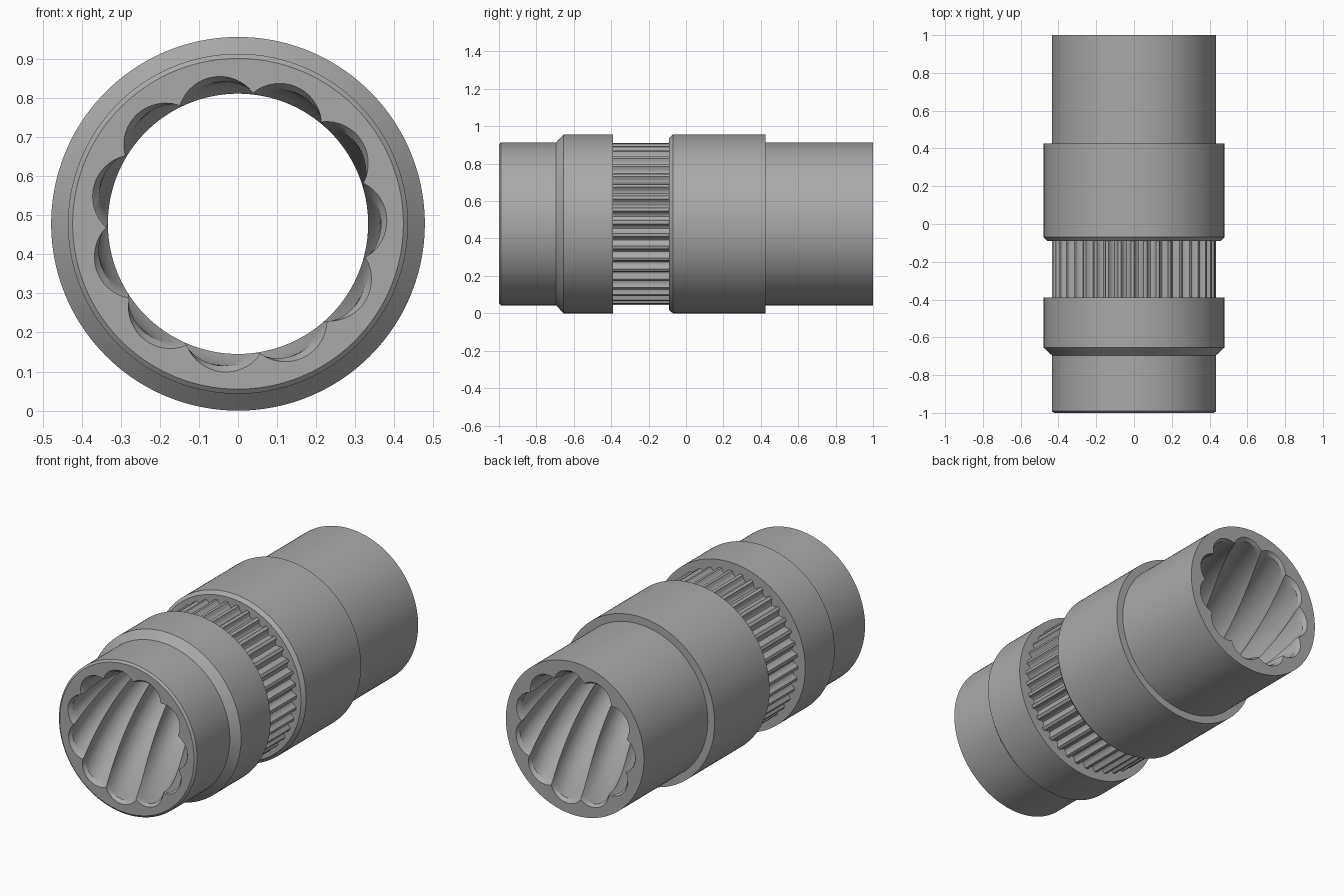
import bpy, bmesh
from math import sin, cos, pi, radians, sqrt

if "Cube" in bpy.data.objects:
    bpy.data.objects.remove(bpy.data.objects["Cube"])

AXIS_Z = 0.478
LOBES = 11
TEETH = 40
SEGMENTS = LOBES * 16
PHASE = radians(18)

steel = bpy.data.materials.new("grey steel")
steel.use_nodes = True
steel.diffuse_color = (0.4, 0.4, 0.4, 1)
steel.node_tree.nodes["Principled BSDF"].inputs["Base Color"].default_value = (0.4, 0.4, 0.4, 1)


def loft(name, rings, count):
    """Skin rings given as (y, radius function of vertex index, twist)."""
    bm = bmesh.new()
    loops = []
    for y, radius, twist in rings:
        loop = []
        for i in range(count):
            a = PHASE + twist + 2 * pi * i / count
            r = radius(i)
            loop.append(bm.verts.new((r * cos(a), y, AXIS_Z + r * sin(a))))
        loops.append(loop)
    for near, far in zip(loops, loops[1:]):
        for i in range(count):
            j = (i + 1) % count
            bm.faces.new((near[i], far[i], far[j], near[j]))
    mesh = bpy.data.meshes.new(name)
    bm.to_mesh(mesh)
    bm.free()
    mesh.materials.append(steel)
    obj = bpy.data.objects.new(name, mesh)
    bpy.context.collection.objects.link(obj)
    bpy.ops.object.select_all(action='DESELECT')
    obj.select_set(True)
    bpy.context.view_layer.objects.active = obj
    bpy.ops.object.shade_smooth_by_angle(angle=radians(28))
    return obj


def circle(r):
    return lambda i: r


def scallop(cusp, peak):
    """Ring of circular lobes meeting in cusps."""
    half = pi / LOBES
    width = cusp * sin(half)
    rise = peak - cusp * cos(half)
    arc = (width * width + rise * rise) / (2 * rise)
    centre = peak - arc

    def radius(i):
        a = 2 * pi * (i % 16) / SEGMENTS - half
        return centre * cos(a) + sqrt(arc * arc - (centre * sin(a)) ** 2)
    return radius


# Outer sleeve: front tube, chamfered front collar, neck, long collar, rear tube
profile = [(-1, .423), (-.99, .435), (-.695, .435), (-.655, .478), (-.39, .478),
           (-.39, .40), (-.09, .40), (-.09, .46), (-.07, .478), (.425, .478),
           (.425, .435), (1, .435)]
loft("outer_sleeve", [(y, circle(r), 0) for y, r in profile], SEGMENTS)

# Spiral fluted bore with both end faces and chamfered mouths
bore, mouth = scallop(.333, .366), scallop(.337, .381)


def twist_at(y):
    return -pi * (y + 1) / 2


STEPS = 60
rings = [(1, circle(.435), twist_at(1)), (1, mouth, twist_at(1))]
for s in range(STEPS + 1):
    y = .98 - 1.96 * s / STEPS
    rings.append((y, bore, twist_at(y)))
rings += [(-1, mouth, 0), (-1, circle(.423), 0)]
loft("fluted_bore", rings, SEGMENTS)

# Ring of fine spline teeth between the collars
tooth = [.433, .433, .433, .416, .408, .405, .408, .416]
teeth = lambda i: tooth[i % 8]
loft("spline_ring", [(-.39, teeth, 0), (-.09, teeth, 0)], TEETH * 8)
